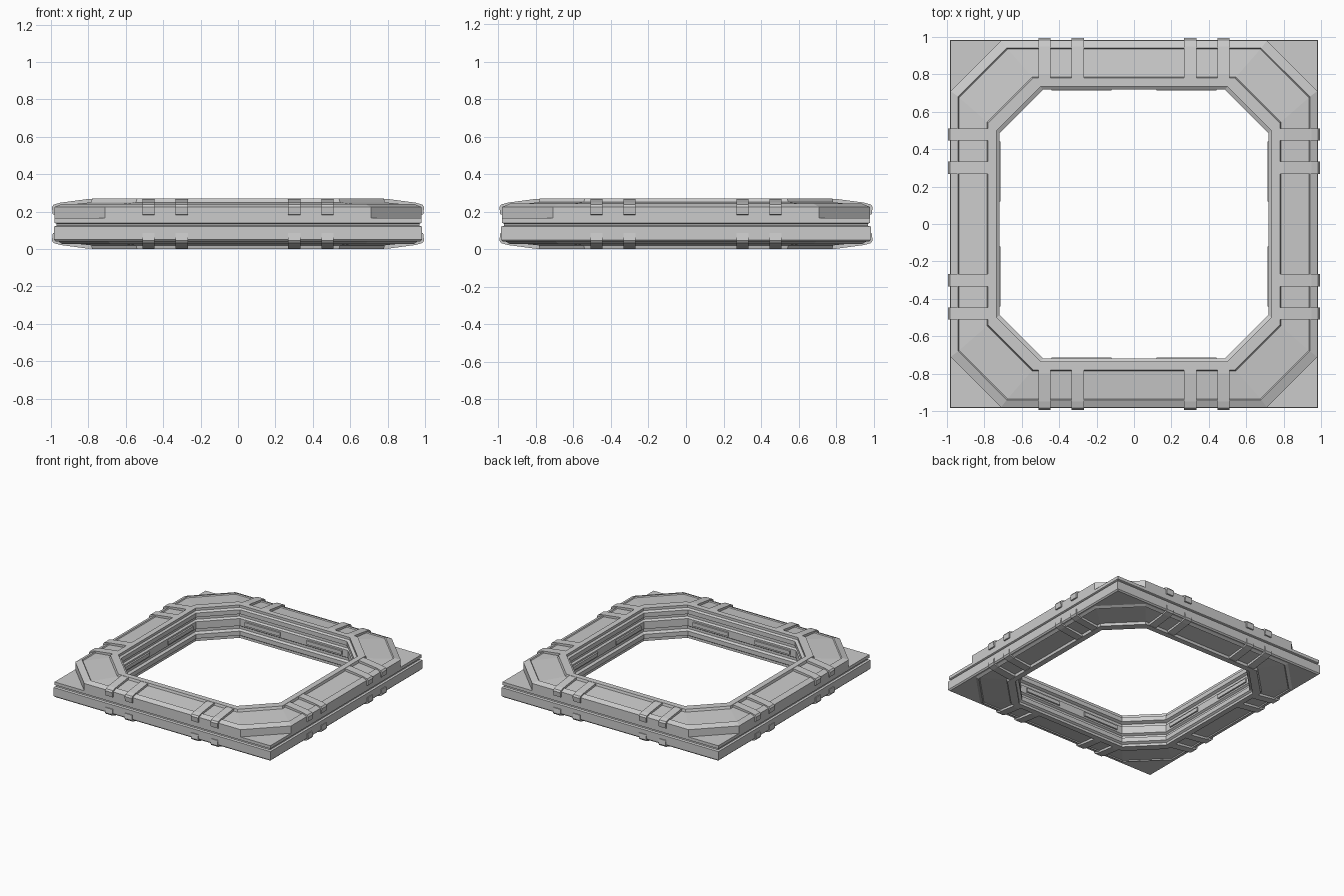
import bpy, bmesh, math
from mathutils import Matrix

if "Cube" in bpy.data.objects:
    bpy.data.objects.remove(bpy.data.objects["Cube"])

H = 0.27  # overall height


def finish(name, bm):
    bmesh.ops.recalc_face_normals(bm, faces=bm.faces)
    me = bpy.data.meshes.new(name)
    bm.to_mesh(me)
    bm.free()
    ob = bpy.data.objects.new(name, me)
    bpy.context.collection.objects.link(ob)
    return ob


def ring_outline(a, c):
    # square when c == a, otherwise a square with cut corners
    if c == a:
        return [(a, a), (-a, a), (-a, -a), (a, -a)]
    return [(a, c), (c, a), (-c, a), (-a, c), (-a, -c), (-c, -a), (c, -a), (a, -c)]


def frame_ring(name, profile):
    # closed cross-section (half width, corner start, z) carried round the frame
    bm = bmesh.new()
    loops = [[bm.verts.new((x, y, z)) for x, y in ring_outline(a, c)] for a, c, z in profile]
    for i, lo in enumerate(loops):
        nx = loops[(i + 1) % len(loops)]
        n = len(lo)
        for j in range(n):
            k = (j + 1) % n
            bm.faces.new((lo[j], lo[k], nx[k], nx[j]))
    return finish(name, bm)


def extrude_profile(bm, pts, y0, y1, turn):
    # (radius, z) outline extruded along a side, then turned to that side
    rot = Matrix.Rotation(turn, 4, 'Z')
    vs = [bm.verts.new((r, y0, z)) for r, z in pts]
    f = bm.faces.new(vs)
    ext = bmesh.ops.extrude_face_region(bm, geom=[f])['geom']
    new = [v for v in ext if isinstance(v, bmesh.types.BMVert)]
    bmesh.ops.translate(bm, verts=new, vec=(0, y1 - y0, 0))
    bmesh.ops.transform(bm, matrix=rot, verts=vs + new)


# Cut-corner body: outer wall, sloped panels, raised rims, stepped opening
upper = [
    (0.968, 0.698, 0.165), (0.98, 0.71, 0.165), (0.98, 0.71, 0.225),
    (0.94, 0.68, 0.242), (0.935, 0.676, 0.234), (0.785, 0.545, 0.25),
    (0.78, 0.54, 0.27), (0.735, 0.50, 0.27), (0.735, 0.50, 0.25),
    (0.72, 0.485, 0.24), (0.72, 0.485, 0.205), (0.74, 0.505, 0.195),
    (0.74, 0.505, 0.175), (0.725, 0.49, 0.165), (0.725, 0.49, 0.145),
]
lower = [(a, c, H - z) for a, c, z in reversed(upper[3:])]
frame_ring("frame_body", upper + lower + [(0.968, 0.698, 0.045)])

# Square slab with a grooved edge, showing at the four corners
slab = [(0.975, 0.04), (0.985, 0.05), (0.985, 0.12), (0.97, 0.125), (0.97, 0.135),
        (0.98, 0.14), (0.98, 0.165), (0.77, 0.165), (0.77, 0.04)]
frame_ring("square_slab", [(r, r, z) for r, z in slab])

# Paired clamps over the panels, top and bottom of every side
clamp = [(0.775, 0.235), (0.775, 0.268), (0.80, 0.268), (0.95, 0.248), (0.985, 0.238),
         (0.995, 0.225), (0.99, 0.185), (0.965, 0.18), (0.93, 0.2)]
bm = bmesh.new()
for side in range(4):
    for y0, y1 in ((0.268, 0.333), (0.446, 0.51)):
        for s in (-1, 1):
            for flip in (False, True):
                pts = [(r, H - z if flip else z) for r, z in clamp]
                extrude_profile(bm, pts, s * y0, s * y1, side * math.pi / 2)
finish("clamps", bm)

# Thin plates on the inside walls of the opening
plate = [(0.745, 0.115), (0.714, 0.12), (0.714, 0.15), (0.745, 0.155)]
bm = bmesh.new()
for side in range(4):
    for y0, y1 in ((-0.44, -0.12), (0.12, 0.44)):
        extrude_profile(bm, plate, y0, y1, side * math.pi / 2)
finish("inner_wall_plates", bm)
